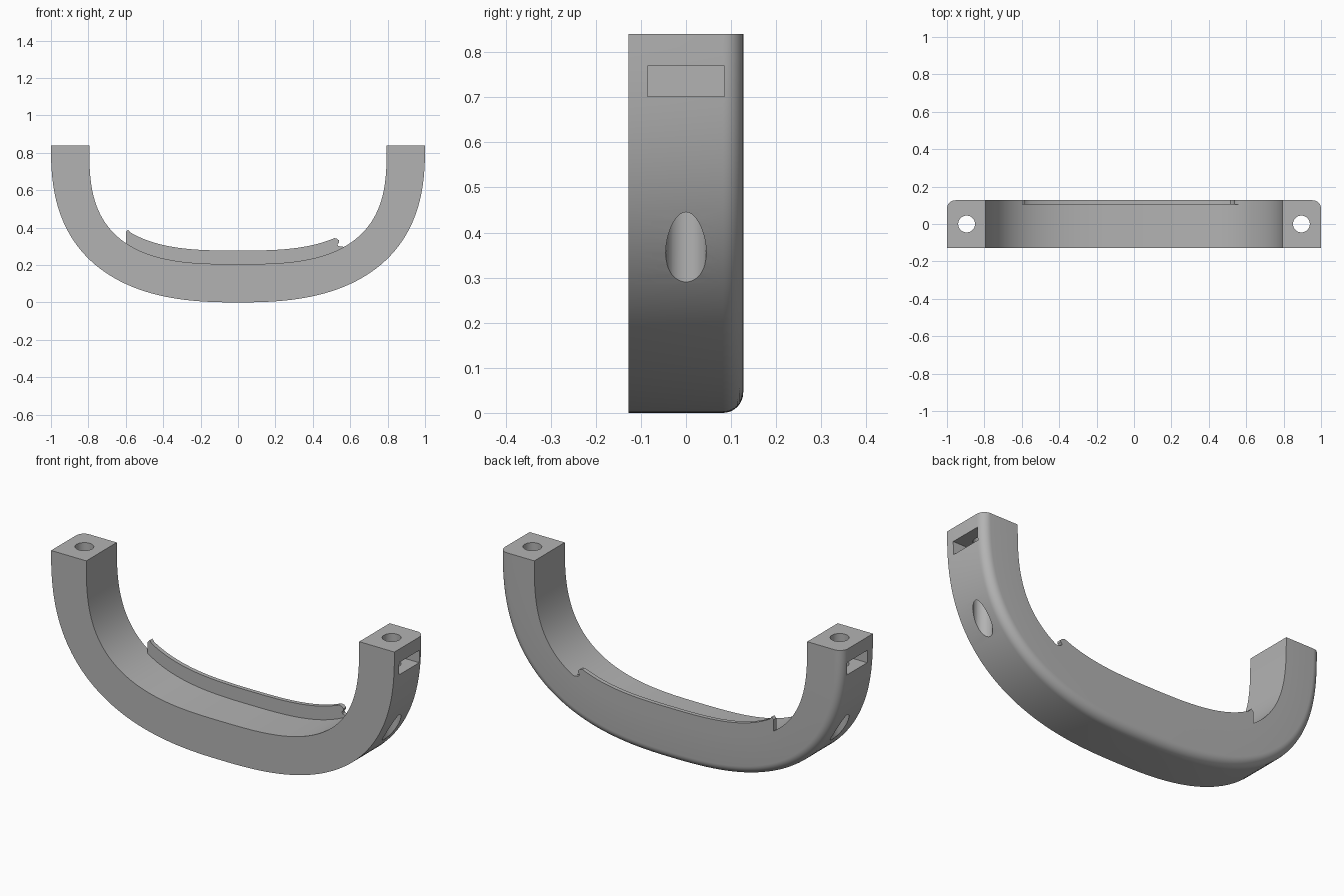
import bpy, bmesh, math
from mathutils import Matrix

if "Cube" in bpy.data.objects:
    bpy.data.objects.remove(bpy.data.objects["Cube"], do_unlink=True)

TOP, HALF_Y, FILLET = 0.84, 0.127, 0.045
OUTER = (1.0, 0.84, 2.55)      # half width, drop, roundness
INNER = (0.795, 0.635, 2.95)

grey = bpy.data.materials.new("plain grey")
grey.use_nodes = True
grey.diffuse_color = (0.45, 0.45, 0.45, 1)
grey.node_tree.nodes["Principled BSDF"].inputs["Base Color"].default_value = grey.diffuse_color


def arc_point(curve, t):
    a, b, n = curve
    c, s = math.cos(t), max(math.sin(t), 0)
    if abs(c) < 1e-9:
        c = 0
    return math.copysign(a * abs(c) ** (2 / n), c), TOP - b * s ** (2 / n)


def inward_normal(curve, x, z):
    a, b, n = curve
    nx = -math.copysign(abs(x / a) ** (n - 1) / a, x)
    nz = max((TOP - z) / b, 0) ** (n - 1) / b
    length = math.hypot(nx, nz)
    return nx / length, nz / length


def inner_height(x):
    a, b, n = INNER
    return TOP - b * (1 - abs(x / a) ** n) ** (1 / n)


def finish(bm, name):
    bmesh.ops.recalc_face_normals(bm, faces=bm.faces)
    mesh = bpy.data.meshes.new(name)
    bm.to_mesh(mesh)
    bm.free()
    mesh.materials.append(grey)
    obj = bpy.data.objects.new(name, mesh)
    bpy.context.collection.objects.link(obj)
    return obj


def prism(name, outline, y0, y1):
    bm = bmesh.new()
    face = bm.faces.new([bm.verts.new((x, y0, z)) for x, z in outline])
    new = bmesh.ops.extrude_face_region(bm, geom=[face])["geom"]
    verts = [v for v in new if isinstance(v, bmesh.types.BMVert)]
    bmesh.ops.translate(bm, verts=verts, vec=(0, y1 - y0, 0))
    return finish(bm, name)


def combine(target, other, operation):
    mod = target.modifiers.new(operation.lower(), 'BOOLEAN')
    mod.operation, mod.solver, mod.object = operation, 'EXACT', other
    bpy.context.view_layer.objects.active = target
    bpy.ops.object.modifier_apply(modifier=mod.name)
    bpy.data.objects.remove(other, do_unlink=True)


# Curved body: one section swept round the U, its outer back edge rounded
bm = bmesh.new()
rings, steps = [], 120
for i in range(steps + 1):
    u = i / steps
    t = math.pi * (u - 0.5 * math.sin(4 * math.pi * u) / (4 * math.pi))
    ox, oz = arc_point(OUTER, t)
    ix, iz = arc_point(INNER, t)
    nx, nz = inward_normal(OUTER, ox, oz)
    ring = [(ix, HALF_Y, iz), (ix, -HALF_Y, iz), (ox, -HALF_Y, oz)]
    for k in range(9):
        a = k / 8 * math.pi / 2
        d = FILLET * (1 - math.cos(a))
        ring.append((ox + nx * d, HALF_Y - FILLET + FILLET * math.sin(a), oz + nz * d))
    rings.append([bm.verts.new(p) for p in ring])
for r, q in zip(rings, rings[1:]):
    for k in range(len(r)):
        j = (k + 1) % len(r)
        bm.faces.new((r[k], r[j], q[j], q[k]))
bm.faces.new(rings[0])
bm.faces.new(rings[-1])
body = finish(bm, "curved_body")

# Thin lip along the inner back edge, with a small hooked end
x0, x1, count = -0.6, 0.515, 48
xs = [x0 + (x1 - x0) * i / count for i in range(count + 1)]
outline = [(x, inner_height(x) + 0.072) for x in xs]
outline[0] = (x0 + 0.012, outline[0][1])
outline.insert(0, (x0, outline[0][1] - 0.012))
outline += [(0.53, 0.34), (0.541, 0.33), (0.54, 0.32), (0.532, 0.311),
            (0.535, 0.303), (0.55, 0.298), (0.57, 0.297)]
outline += [(x, inner_height(x) - 0.01) for x in [0.575] + xs[::-1]]
combine(body, prism("back_lip", outline, 0.105, HALF_Y), 'UNION')

# Each arm: a vertical bore leaving through the outer curve, and a side slot
for side in (-1, 1):
    bm = bmesh.new()
    bmesh.ops.create_cone(bm, cap_ends=True, segments=48, radius1=0.045, radius2=0.045,
                          depth=1.2, matrix=Matrix.Translation((side * 0.895, 0, 0.5)))
    combine(body, finish(bm, "bore_cutter"), 'DIFFERENCE')
    slot = [(side * x, z) for x, z in ((0.82, 0.702), (1.1, 0.702), (1.1, 0.769), (0.82, 0.769))]
    combine(body, prism("slot_cutter", slot, -0.085, 0.085), 'DIFFERENCE')

bpy.ops.object.select_all(action='DESELECT')
body.select_set(True)
bpy.context.view_layer.objects.active = body
bpy.ops.object.shade_smooth_by_angle(angle=math.radians(30))
